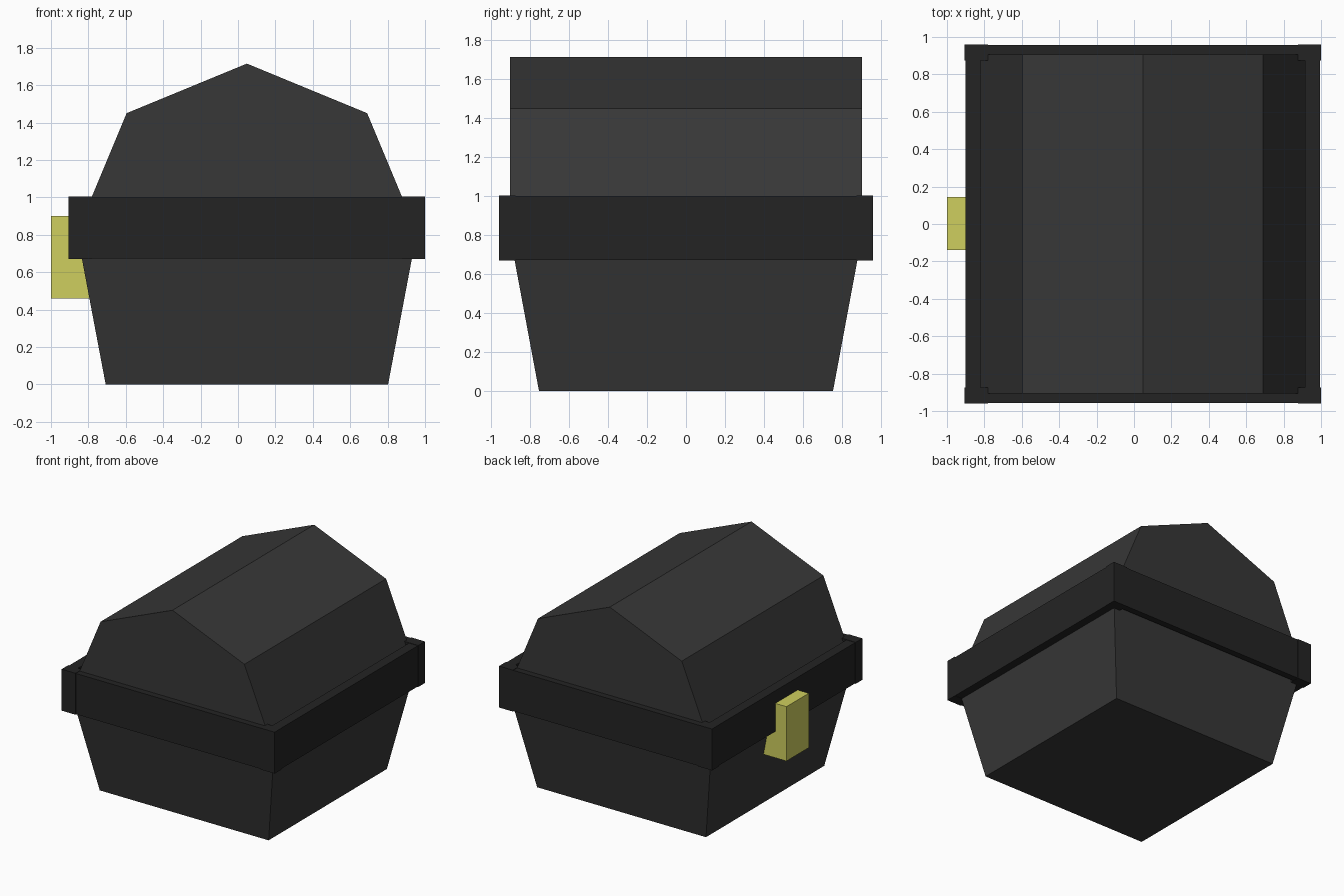
import bpy

if "Cube" in bpy.data.objects:
    bpy.data.objects.remove(bpy.data.objects["Cube"])

CX = 0.0475  # chest centre; the clasp sticks out on -x


def material(name, r, g, b):
    m = bpy.data.materials.new(name)
    m.diffuse_color = (r, g, b, 1)
    m.use_nodes = True
    m.node_tree.nodes["Principled BSDF"].inputs["Base Color"].default_value = m.diffuse_color
    return m


wood = material("charcoal wood", 0.038, 0.038, 0.038)
trim = material("black trim", 0.0175, 0.0175, 0.0175)
brass = material("dull yellow", 0.62, 0.62, 0.112)


def mesh_object(name, verts, faces, mat):
    me = bpy.data.meshes.new(name)
    me.from_pydata(verts, [], faces)
    me.materials.append(mat)
    ob = bpy.data.objects.new(name, me)
    bpy.context.collection.objects.link(ob)
    return ob


def loft(name, lower, upper, mat):
    """Join two rings with the same number of points into a closed solid."""
    n = len(lower)
    faces = [(i, (i + 1) % n, (i + 1) % n + n, i + n) for i in range(n)]
    faces += [tuple(reversed(range(n))), tuple(range(n, 2 * n))]
    return mesh_object(name, lower + upper, faces, mat)


def rect(x0, x1, y0, y1, z):
    return [(x0, y0, z), (x1, y0, z), (x1, y1, z), (x0, y1, z)]


def box(name, x0, x1, y0, y1, z0, z1, mat):
    return loft(name, rect(x0, x1, y0, y1, z0), rect(x0, x1, y0, y1, z1), mat)


# Tapered lower chest
loft("chest_base", rect(CX - 0.755, CX + 0.755, -0.755, 0.755, 0),
     rect(CX - 0.895, CX + 0.895, -0.893, 0.893, 0.74), wood)

# Faceted lid, sunk slightly into the rim
half = [(0.868, 0.91), (0.643, 1.45)]
profile = ([(CX + x, z) for x, z in half] + [(CX, 1.715)]
           + [(CX - x, z) for x, z in reversed(half)])
loft("lid", [(x, -0.905, z) for x, z in profile][::-1],
     [(x, 0.905, z) for x, z in profile][::-1], wood).data.flip_normals()

# Rim boards and corner posts
Z0, Z1 = 0.67, 1.005
for s, side in ((-1, "left"), (1, "right")):
    xs = sorted((CX + s * 0.868, CX + s * 0.948))
    box("rim_" + side, *xs, -0.88, 0.88, Z0 + 0.003, Z1 - 0.003, trim)
    ys = sorted((s * 0.905, s * 0.956))
    box("rim_" + ("front" if s < 0 else "back"), CX - 0.83, CX + 0.83, *ys,
        Z0 + 0.003, Z1 - 0.003, trim)
    for t, end in ((-1, "front"), (1, "back")):
        px = sorted((CX + s * 0.828, CX + s * 0.9525))
        py = sorted((t * 0.875, t * 0.96))
        box("corner_post_" + side + "_" + end, *px, *py, Z0, Z1, trim)

# Clasp
box("clasp", -1.0, -0.77, -0.14, 0.145, 0.46, 0.90, brass)

# Outward normals on every part
import bmesh
for ob in bpy.data.objects:
    bm = bmesh.new()
    bm.from_mesh(ob.data)
    bmesh.ops.recalc_face_normals(bm, faces=bm.faces)
    bm.to_mesh(ob.data)
    bm.free()
